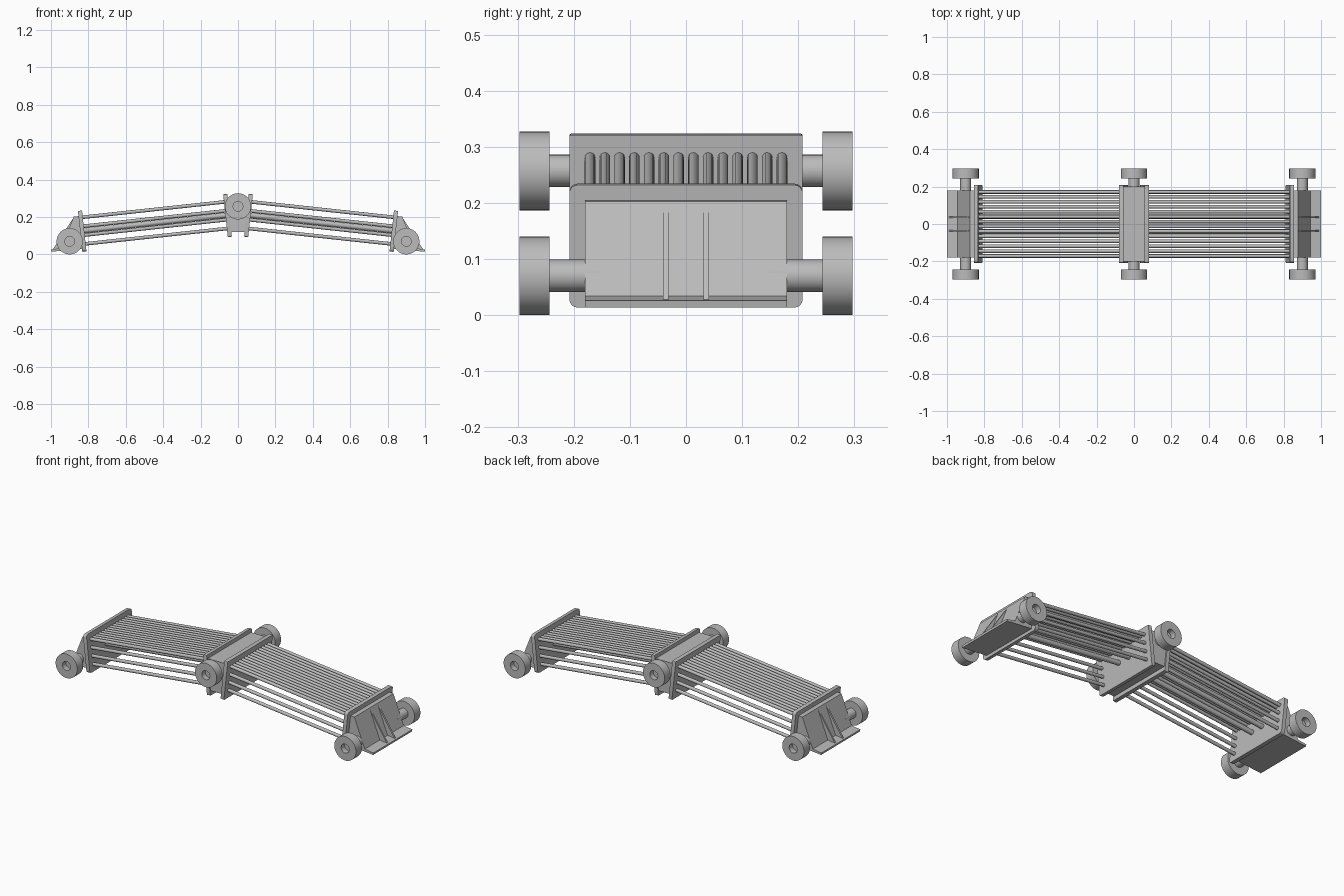
import bpy, bmesh, math
from mathutils import Vector

if "Cube" in bpy.data.objects:
    bpy.data.objects.remove(bpy.data.objects["Cube"])

grey = bpy.data.materials.new("steel grey")
grey.diffuse_color = (0.5, 0.5, 0.5, 1)
grey.use_nodes = True
grey.node_tree.nodes["Principled BSDF"].inputs["Base Color"].default_value = grey.diffuse_color


def finish(name, bm, smooth=False):
    bmesh.ops.recalc_face_normals(bm, faces=bm.faces)
    me = bpy.data.meshes.new(name)
    bm.to_mesh(me)
    bm.free()
    me.materials.append(grey)
    ob = bpy.data.objects.new(name, me)
    bpy.context.collection.objects.link(ob)
    if smooth:
        bpy.ops.object.select_all(action='DESELECT')
        ob.select_set(True)
        bpy.context.view_layer.objects.active = ob
        bpy.ops.object.shade_smooth_by_angle(angle=math.radians(35))
    return ob


def prism(name, pts, y0, y1):
    """Extrude an x/z outline from y0 to y1."""
    bm = bmesh.new()
    f = bm.faces.new([bm.verts.new((x, y0, z)) for x, z in pts])
    r = bmesh.ops.extrude_face_region(bm, geom=[f])
    bmesh.ops.translate(bm, vec=(0, y1 - y0, 0),
                        verts=[v for v in r['geom'] if isinstance(v, bmesh.types.BMVert)])
    return finish(name, bm)


def lathe(name, profile, x, z, n=48):
    """Spin a (radius, y) outline around a y-axis line at x, z."""
    bm = bmesh.new()
    vs = [bm.verts.new((x + r, y, z)) for r, y in profile]
    es = [bm.edges.new(p) for p in zip(vs, vs[1:])]
    bmesh.ops.spin(bm, geom=vs + es, cent=(x, 0, z), axis=(0, 1, 0),
                   angle=2 * math.pi, steps=n)
    bmesh.ops.remove_doubles(bm, verts=bm.verts, dist=1e-5)
    return finish(name, bm, True)


def rod(bm, a, b, r, n=16):
    a, b = Vector(a), Vector(b)
    d = b - a
    m = d.to_track_quat('Z', 'Y').to_matrix().to_4x4()
    m.translation = (a + b) / 2
    bmesh.ops.create_cone(bm, cap_ends=True, segments=n, radius1=r, radius2=r,
                          depth=d.length, matrix=m)


# plate centres (x, z) on the right-hand side and the slope between them
INNER, OUTER = (0.056, 0.208), (0.833, 0.124)
SLOPE = math.atan2(INNER[1] - OUTER[1], OUTER[0] - INNER[0])


def on_plate(c, s, h, t=0.0):
    """Point h up the plate and t outward along the bars, mirrored by s."""
    return (s * (c[0] + h * math.sin(SLOPE) + t * math.cos(SLOPE)),
            c[1] + h * math.cos(SLOPE) - t * math.sin(SLOPE))


def plate(name, c, s, half, corner):
    """Tilted plate with bevelled corners."""
    w, t, k = 0.208, 0.011, corner
    outline = []
    for sy, sz in ((1, 1), (-1, 1), (-1, -1), (1, -1)):
        for i in range(5):
            a = math.atan2(sz, sy) - math.pi / 4 + i * math.pi / 8
            outline.append((sy * (w - k) + k * math.cos(a),
                            sz * (half - k) + k * math.sin(a)))
    bm = bmesh.new()
    rings = []
    for tt in (-t, t):
        ring = []
        for y, h in outline:
            x, z = on_plate(c, s, h, tt)
            ring.append(bm.verts.new((x, y, z)))
        bm.faces.new(ring)
        rings.append(ring)
    for i in range(len(outline)):
        j = (i + 1) % len(outline)
        bm.faces.new((rings[0][i], rings[0][j], rings[1][j], rings[1][i]))
    finish(name, bm, True)


# wheels with hub recess, and axle stubs
for x, z, inner in ((-0.9, 0.07, 0.15), (0, 0.257, 0.15), (0.9, 0.07, 0.15)):
    for sy in (1, -1):
        lathe("wheel", [(0, sy * 0.243), (0.07, sy * 0.243), (0.07, sy * 0.297),
                        (0.026, sy * 0.297), (0.026, sy * 0.265), (0, sy * 0.265)], x, z)
        lathe("axle", [(0, sy * inner), (0.029, sy * inner),
                       (0.029, sy * 0.25), (0, sy * 0.25)], x, z, 32)

# centre block between the two inner plates
prism("centre_block", [(-0.06, 0.303), (0.06, 0.303), (0.04, 0.12), (-0.04, 0.12)],
      -0.2, 0.2)

for s in (1, -1):
    plate("inner_plate", INNER, s, 0.115, 0.004)
    plate("end_plate", OUTER, s, 0.11, 0.015)

    # deck bars along the top, side rails below, two heavier middle bars
    bars = [(0.0263 * (i - 6.5), 0.074, 0.0095) for i in range(14)]
    bars += [(sy * 0.171, h, 0.0095) for sy in (1, -1) for h in (0.026, -0.022, -0.069)]
    bars += [(sy * 0.04, 0.002, 0.014) for sy in (1, -1)]
    bm = bmesh.new()
    for y, h, r in bars:
        xa, za = on_plate(INNER, s, h)
        xb, zb = on_plate(OUTER, s, h)
        rod(bm, (xa, y, za), (xb, y, zb), r)
    finish("bars", bm, True)

    # end bracket: sloped body, foot and two ribs
    prism("bracket_body", [(s * x, z) for x, z in
          ((0.835, 0.205), (0.878, 0.203), (0.945, 0.033), (0.825, 0.033))], -0.18, 0.18)
    prism("bracket_foot", [(s * x, z) for x, z in
          ((0.825, 0.044), (0.945, 0.034), (1.0, 0.026), (0.998, 0.014), (0.823, 0.031))],
          -0.18, 0.18)
    for y in (-0.036, 0.036):
        prism("bracket_rib", [(s * x, z) for x, z in
              ((0.87, 0.192), (0.884, 0.19), (0.99, 0.027), (0.93, 0.03))],
              y - 0.005, y + 0.005)
